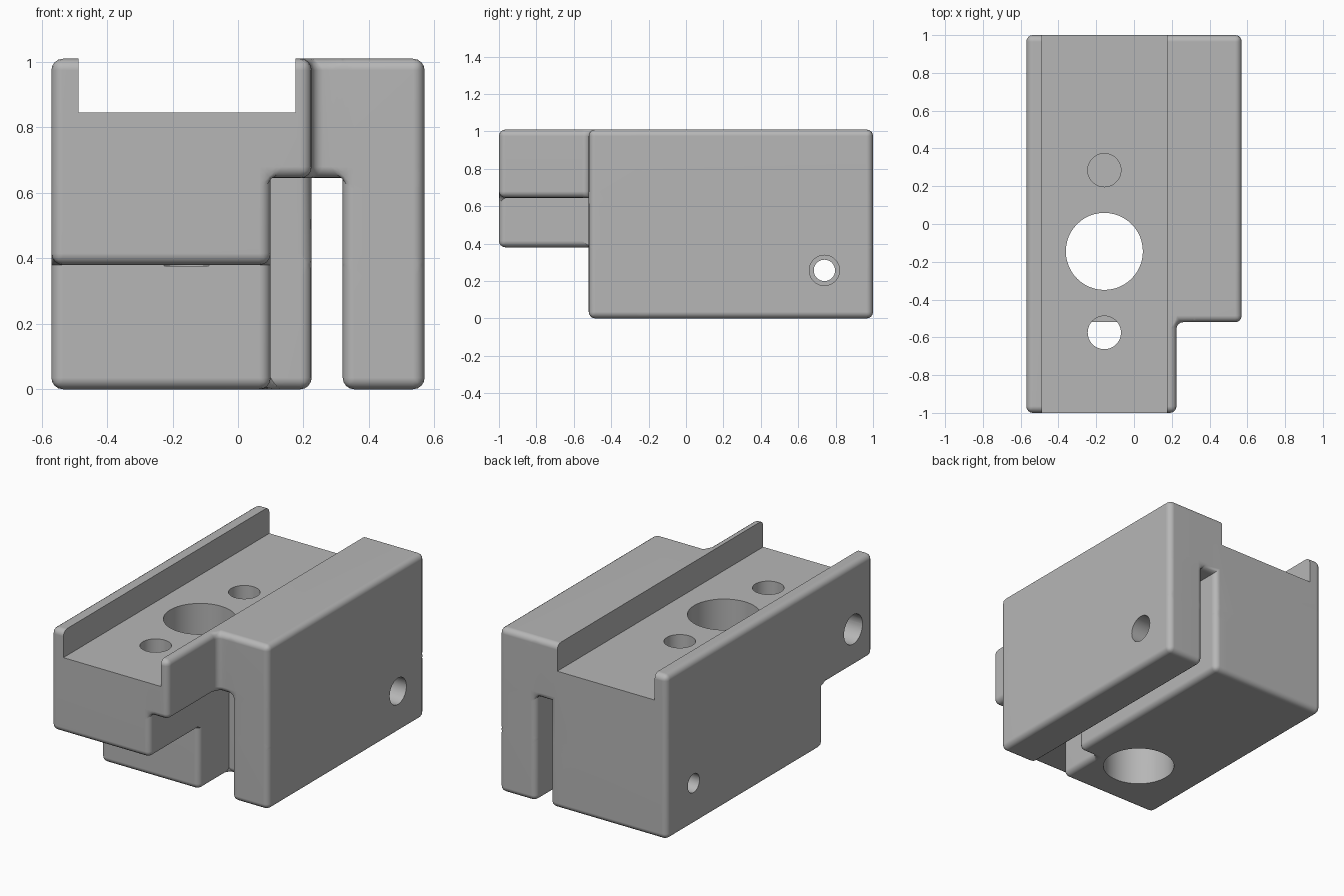
import bpy, bmesh, math
from mathutils import Vector, Matrix

if "Cube" in bpy.data.objects:
    bpy.data.objects.remove(bpy.data.objects["Cube"], do_unlink=True)

grey = bpy.data.materials.new("plain grey")
grey.use_nodes = True
grey.diffuse_color = (0.47, 0.47, 0.47, 1)
grey.node_tree.nodes["Principled BSDF"].inputs["Base Color"].default_value = (0.47, 0.47, 0.47, 1)

# Break lines of the block along each axis
XS = (-0.57, 0.10, 0.225, 0.32, 0.57)
YS = (-1.0, -0.52, -0.23, 1.0)
ZS = (0.0, 0.38, 0.645, 1.01)
ROUND = 0.035


def solid(i, j, k):
    """True where the stepped, slotted block has material."""
    if not (0 <= i < 4 and 0 <= j < 3 and 0 <= k < 3):
        return False
    if k == 2:                      # top slab with narrower nose
        return j > 0 or i < 2
    if j == 0:                      # nose underside step
        return k == 1 and i == 0
    if j == 1:                      # wide front part of the slot
        return i in (0, 3)
    return i != 2                   # narrow slot to the back


def to_object(bm, name):
    mesh = bpy.data.meshes.new(name)
    bm.to_mesh(mesh)
    bm.free()
    mesh.materials.append(grey)
    obj = bpy.data.objects.new(name, mesh)
    bpy.context.collection.objects.link(obj)
    return obj


def build_body():
    bm = bmesh.new()
    verts = {}

    def vert(c):
        if c not in verts:
            verts[c] = bm.verts.new((XS[c[0]], YS[c[1]], ZS[c[2]]))
        return verts[c]

    # Skin every boundary between material and air
    for i in range(4):
        for j in range(3):
            for k in range(3):
                if not solid(i, j, k):
                    continue
                for axis in range(3):
                    for side in (0, 1):
                        n = [i, j, k]
                        n[axis] += 1 if side else -1
                        if solid(*n):
                            continue
                        u, v = (axis + 1) % 3, (axis + 2) % 3
                        loop = []
                        for a, b in ((0, 0), (1, 0), (1, 1), (0, 1)):
                            c = [i, j, k]
                            c[axis] += side
                            c[u] += a
                            c[v] += b
                            loop.append(vert(tuple(c)))
                        bm.faces.new(loop if side else loop[::-1])
    bmesh.ops.dissolve_limit(bm, angle_limit=0.01, verts=bm.verts, edges=bm.edges)
    bm.normal_update()

    # Round the outer edges and the inside corner beside the nose
    def rounded(e):
        if e.is_convex:
            return True
        mid = (e.verts[0].co + e.verts[1].co) / 2
        return (mid - Vector((XS[2], YS[1], (ZS[2] + ZS[3]) / 2))).length < 0.01

    edges = [e for e in bm.edges if rounded(e)]
    bmesh.ops.bevel(bm, geom=edges, offset=ROUND, offset_type='OFFSET', segments=4,
                    profile=0.5, affect='EDGES', clamp_overlap=True)
    bmesh.ops.recalc_face_normals(bm, faces=bm.faces)
    return to_object(bm, "clamp_body")


def box_cutter(name, low, high):
    low, high = Vector(low), Vector(high)
    bm = bmesh.new()
    bmesh.ops.create_cube(bm, size=1, matrix=Matrix.Translation((low + high) / 2)
                          @ Matrix.Diagonal((*(high - low), 1)))
    return to_object(bm, name)


def hole_cutter(name, start, end, radius):
    start, end = Vector(start), Vector(end)
    axis = end - start
    turn = axis.to_track_quat('Z', 'Y').to_matrix().to_4x4()
    bm = bmesh.new()
    bmesh.ops.create_cone(bm, cap_ends=True, segments=48, radius1=radius, radius2=radius,
                          depth=axis.length, matrix=Matrix.Translation((start + end) / 2) @ turn)
    return to_object(bm, name)


body = build_body()
CX = -0.157
cutters = [
    # Open channel along the top
    box_cutter("top_channel", (-0.487, -1.2, 0.845), (0.175, 1.2, 1.2)),
    # Vertical holes in the channel floor
    hole_cutter("main_bore", (CX, -0.145, -0.2), (CX, -0.145, 1.1), 0.204),
    hole_cutter("front_pin_hole", (CX, -0.575, 0.377), (CX, -0.575, 1.1), 0.088),
    hole_cutter("back_pin_hole", (CX, 0.285, 0.377), (CX, 0.285, 1.1), 0.088),
    # Cross screw hole, wider through the thin leg
    hole_cutter("cross_hole", (-0.8, 0.74, 0.257), (0.8, 0.74, 0.257), 0.057),
    hole_cutter("leg_hole", (0.27, 0.74, 0.257), (0.8, 0.74, 0.257), 0.081),
    # Blind hole in the side of the nose
    hole_cutter("nose_hole", (-0.8, -0.81, 0.61), (-0.15, -0.81, 0.61), 0.09),
]

bpy.ops.object.select_all(action='DESELECT')
bpy.context.view_layer.objects.active = body
body.select_set(True)
for cutter in cutters:
    cutter.hide_render = True
    mod = body.modifiers.new(cutter.name, 'BOOLEAN')
    mod.operation = 'DIFFERENCE'
    mod.solver = 'EXACT'
    mod.object = cutter
    bpy.ops.object.modifier_apply(modifier=mod.name)
for cutter in cutters:
    bpy.data.objects.remove(cutter, do_unlink=True)

# Smooth rounds and bores, crisp cut edges
bpy.ops.object.shade_smooth_by_angle(angle=math.radians(30))
weighted = body.modifiers.new("even_shading", 'WEIGHTED_NORMAL')
weighted.keep_sharp = True
